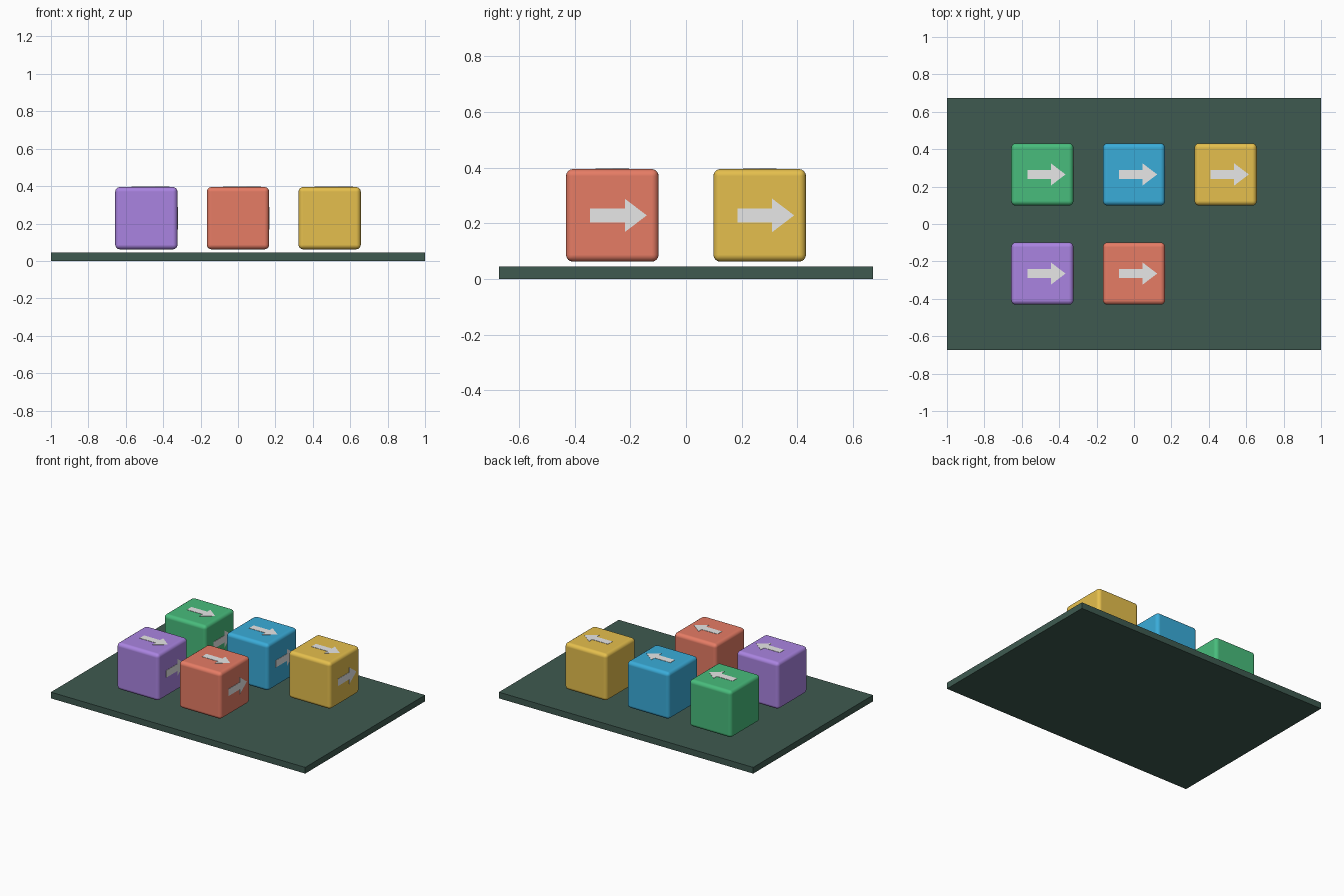
import bpy
import bmesh
from math import radians
from mathutils import Matrix, Vector

old = bpy.data.objects.get("Cube")
if old:
    bpy.data.objects.remove(old, do_unlink=True)


def material(name, rgb):
    """Flat material from 0-255 display values."""
    lin = [((c / 255 + 0.055) / 1.055) ** 2.4 for c in rgb]
    mat = bpy.data.materials.new(name)
    mat.use_nodes = True
    mat.diffuse_color = (*lin, 1)
    bsdf = next(n for n in mat.node_tree.nodes if n.type == 'BSDF_PRINCIPLED')
    bsdf.inputs["Base Color"].default_value = (*lin, 1)
    return mat


def finish(name, bm, mat):
    mesh = bpy.data.meshes.new(name)
    bm.to_mesh(mesh)
    bm.free()
    mesh.materials.append(mat)
    obj = bpy.data.objects.new(name, mesh)
    bpy.context.collection.objects.link(obj)
    return obj


def box(name, size, centre, mat, radius=0):
    bm = bmesh.new()
    bmesh.ops.create_cube(bm, size=1)
    bmesh.ops.scale(bm, vec=size, verts=bm.verts)
    if radius:
        bmesh.ops.bevel(bm, geom=bm.edges[:], offset=radius, segments=4,
                        profile=0.5, affect='EDGES')
        for f in bm.faces:
            f.smooth = True
    obj = finish(name, bm, mat)
    obj.location = centre
    if radius:
        # Keeps the large faces flat while the rounded edges stay smooth
        mod = obj.modifiers.new("weighted_normals", 'WEIGHTED_NORMAL')
        mod.weight = 100
    return obj


def arrow(name, matrix, mat, thick=0.002):
    """Thin arrow plate pointing along its local x axis."""
    half = [(-0.08, 0.025), (0.045, 0.025), (0.045, 0.06), (0.124, 0)]
    outline = half + [(x, -y) for x, y in reversed(half[:-1])]
    bm = bmesh.new()
    face = bm.faces.new([bm.verts.new((x, y, 0)) for x, y in reversed(outline)])
    face.normal_update()
    if face.normal.z > 0:
        face.normal_flip()
    ext = bmesh.ops.extrude_face_region(bm, geom=[face], use_keep_orig=True)
    top = [v for v in ext["geom"] if isinstance(v, bmesh.types.BMVert)]
    bmesh.ops.translate(bm, vec=(0, 0, thick), verts=top)
    bmesh.ops.recalc_face_normals(bm, faces=bm.faces[:])
    obj = finish(name, bm, mat)
    obj.matrix_world = matrix
    return obj


# Base board
base_mat = material("dark_green", (62, 90, 80))
box("base_board", (2, 1.346, 0.044), (0, 0, 0.022), base_mat)

# Rounded blocks, each with an arrow on its top and its +x side
side, mid_z = 0.333, 0.2285
arrow_mat = material("light_grey", (231, 231, 231))
blocks = [
    ("green", (72, 188, 124), -0.49, 0.265),
    ("blue", (58, 172, 217), 0, 0.265),
    ("yellow", (229, 191, 77), 0.49, 0.265),
    ("purple", (170, 132, 225), -0.49, -0.265),
    ("red", (230, 124, 101), 0, -0.265),
]
side_turn = Matrix.Rotation(radians(90), 4, 'Z') @ Matrix.Rotation(radians(90), 4, 'X')
for colour, rgb, x, y in blocks:
    centre = Vector((x, y, mid_z))
    box(colour + "_block", (side,) * 3, centre, material(colour, rgb), 0.025)
    arrow(colour + "_top_arrow",
          Matrix.Translation(centre + Vector((0, 0, side / 2))), arrow_mat)
    arrow(colour + "_side_arrow",
          Matrix.Translation(centre + Vector((side / 2, 0, 0))) @ side_turn, arrow_mat)
